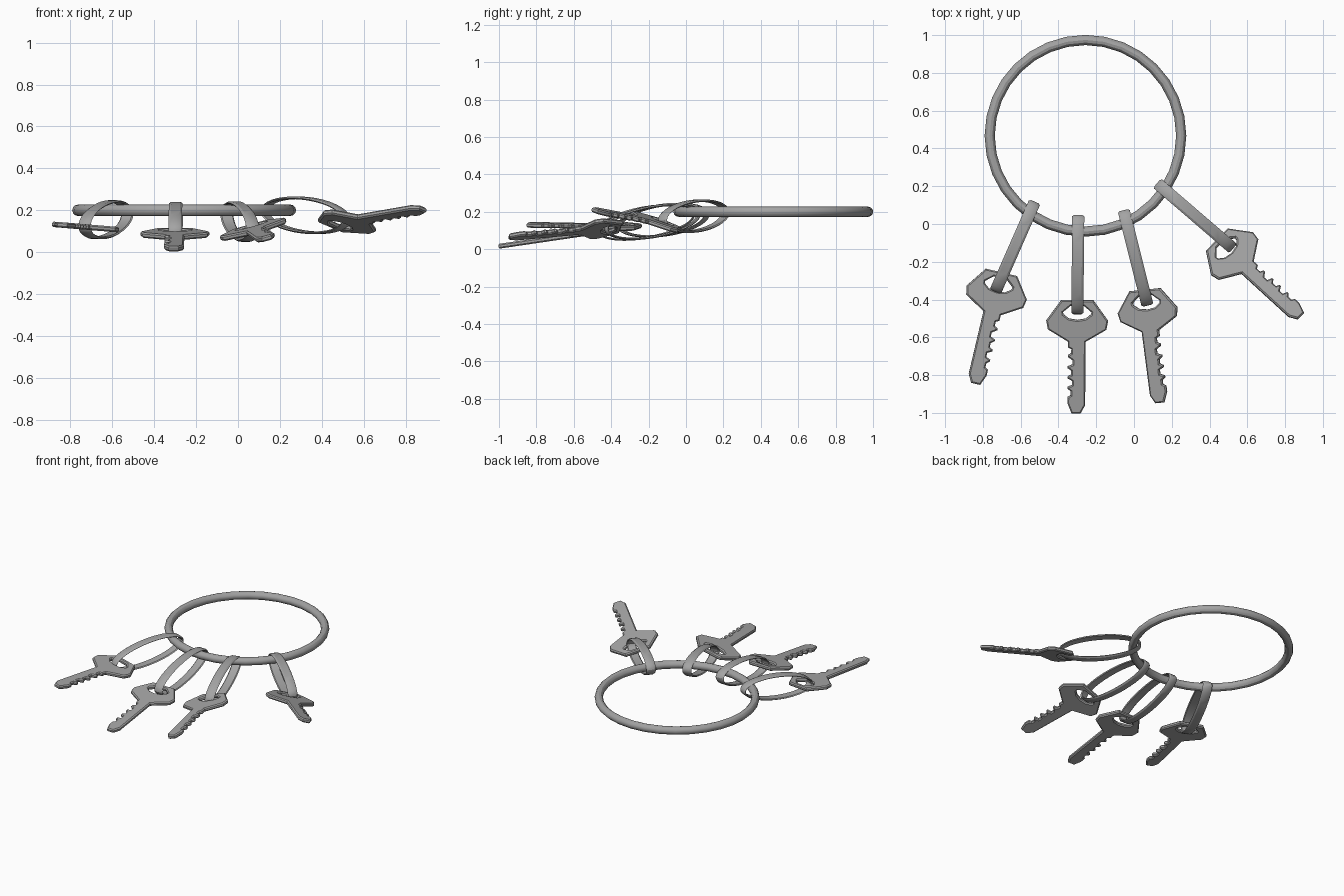
import bpy, bmesh, math
from mathutils import Vector, Matrix

if "Cube" in bpy.data.objects:
    bpy.data.objects.remove(bpy.data.objects["Cube"])

steel = bpy.data.materials.new("dark_steel")
steel.diffuse_color = (0.37, 0.37, 0.37, 1)
steel.use_nodes = True
steel.node_tree.nodes["Principled BSDF"].inputs["Base Color"].default_value = steel.diffuse_color


def finish(ob):
    """Steel colour and smooth shading with sharp edges kept."""
    ob.data.materials.append(steel)
    bpy.ops.object.select_all(action='DESELECT')
    ob.select_set(True)
    bpy.context.view_layer.objects.active = ob
    bpy.ops.object.shade_smooth_by_angle(angle=math.radians(30))


def frame(origin, target, side_slope=0.0):
    """Local x runs origin to target, y is its left side, z its normal."""
    o, t = Vector(origin), Vector(target)
    x = (t - o).normalized()
    flat = Vector((x.x, x.y, 0)).normalized()
    y = Vector((-flat.y, flat.x, side_slope))
    y = (y - x * y.dot(x)).normalized()
    m = Matrix((x, y, x.cross(y))).transposed().to_4x4()
    m.translation = o
    return m


# link cross-section: depth below the outer surface, sideways offset
BAND = [(0.007, -0.032), (0, -0.021), (0, 0.021), (0.007, 0.032), (0.013, 0.026), (0.013, -0.026)]


def oval_link(name, near, far, half_height=0.087, n=36):
    """Flat strip bent into an oval link between two end points."""
    near, far = Vector(near), Vector(far)
    a = (far - near).length / 2
    bm = bmesh.new()
    rings = []
    for i in range(n):
        t = 2 * math.pi * i / n
        c, s = math.cos(t), math.sin(t)
        rings.append([bm.verts.new(((a - d) * c, w, (half_height - d) * s)) for d, w in BAND])
    for i in range(n):
        p, q = rings[i], rings[(i + 1) % n]
        for k in range(len(BAND)):
            j = (k + 1) % len(BAND)
            bm.faces.new((p[k], p[j], q[j], q[k]))
    bmesh.ops.recalc_face_normals(bm, faces=bm.faces)
    me = bpy.data.meshes.new(name)
    bm.to_mesh(me)
    bm.free()
    ob = bpy.data.objects.new(name, me)
    bpy.context.collection.objects.link(ob)
    m = frame(near, far)
    m.translation = (near + far) / 2
    ob.matrix_world = m
    finish(ob)


def key_outline():
    head = [(-0.002, 0.085), (0.108, 0.164), (0.155, 0.155), (0.22, 0.048)]
    # notched edge
    teeth = [(0.25, 0.048)]
    for u, depth in ((0.26, 0.03), (0.32, 0.022), (0.375, 0.03), (0.43, 0.024), (0.485, 0.032)):
        teeth += [(u, depth), (u + 0.022, depth), (u + 0.032, 0.048), (u + 0.042, 0.048)]
    tip = [(0.55, 0.048), (0.604, 0.026), (0.604, -0.022), (0.56, -0.046)]
    back = [(0.22, -0.046), (0.155, -0.155), (0.108, -0.164), (-0.002, -0.085)]
    return head + teeth + tip + back


HOLE = [(0.028, 0.035), (0.062, 0.075), (0.074, 0.073), (0.096, 0.045), (0.104, 0),
        (0.096, -0.045), (0.074, -0.073), (0.062, -0.075), (0.028, -0.035)]


def key(name, top, tip, slope, side):
    """Filled 2D curve with a hole, thickened and chamfered."""
    cu = bpy.data.curves.new(name, 'CURVE')
    cu.dimensions = '2D'
    cu.fill_mode = 'BOTH'
    cu.extrude = 0.006
    cu.bevel_depth = 0.007
    cu.bevel_resolution = 0
    cu.offset = -0.007
    for pts in (key_outline(), HOLE):
        sp = cu.splines.new('POLY')
        sp.points.add(len(pts) - 1)
        for p, (u, v) in zip(sp.points, pts):
            p.co = (u, v * side, 0, 1)
        sp.use_cyclic_u = True
    ob = bpy.data.objects.new(name, cu)
    bpy.context.collection.objects.link(ob)
    ob.matrix_world = frame(top, tip, slope)
    bpy.ops.object.select_all(action='DESELECT')
    ob.select_set(True)
    bpy.context.view_layer.objects.active = ob
    bpy.ops.object.convert(target='MESH')
    finish(bpy.context.object)


# large main ring
bpy.ops.mesh.primitive_torus_add(major_segments=32, minor_segments=12, major_radius=0.507,
                                 minor_radius=0.027, location=(-0.257, 0.467, 0.2))
main = bpy.context.object
main.name = "main_ring"
finish(main)

# oval links: inner end, outer end
LINKS = [((-0.525, 0.118, 0.19), (-0.735, -0.36, 0.12)),
         ((-0.295, 0.048, 0.19), (-0.30, -0.478, 0.095)),
         ((-0.055, 0.073, 0.19), (0.072, -0.432, 0.102)),
         ((0.122, 0.216, 0.2), (0.525, -0.13, 0.152))]
for i, (a, b) in enumerate(LINKS, 1):
    oval_link(f"link_{i}", a, b)

# keys: head end, tip, sideways slope, toothed side
KEYS = [((-0.702, -0.258, 0.118), (-0.84, -0.845, 0.13), -0.08, 1),
        ((-0.30, -0.405, 0.103), (-0.305, -0.997, 0.016), 0.0, -1),
        ((0.058, -0.35, 0.12), (0.135, -0.942, 0.066), 0.28, 1),
        ((0.44, -0.085, 0.13), (0.872, -0.48, 0.205), -0.3, 1)]
for i, k in enumerate(KEYS, 1):
    key(f"key_{i}", *k)
